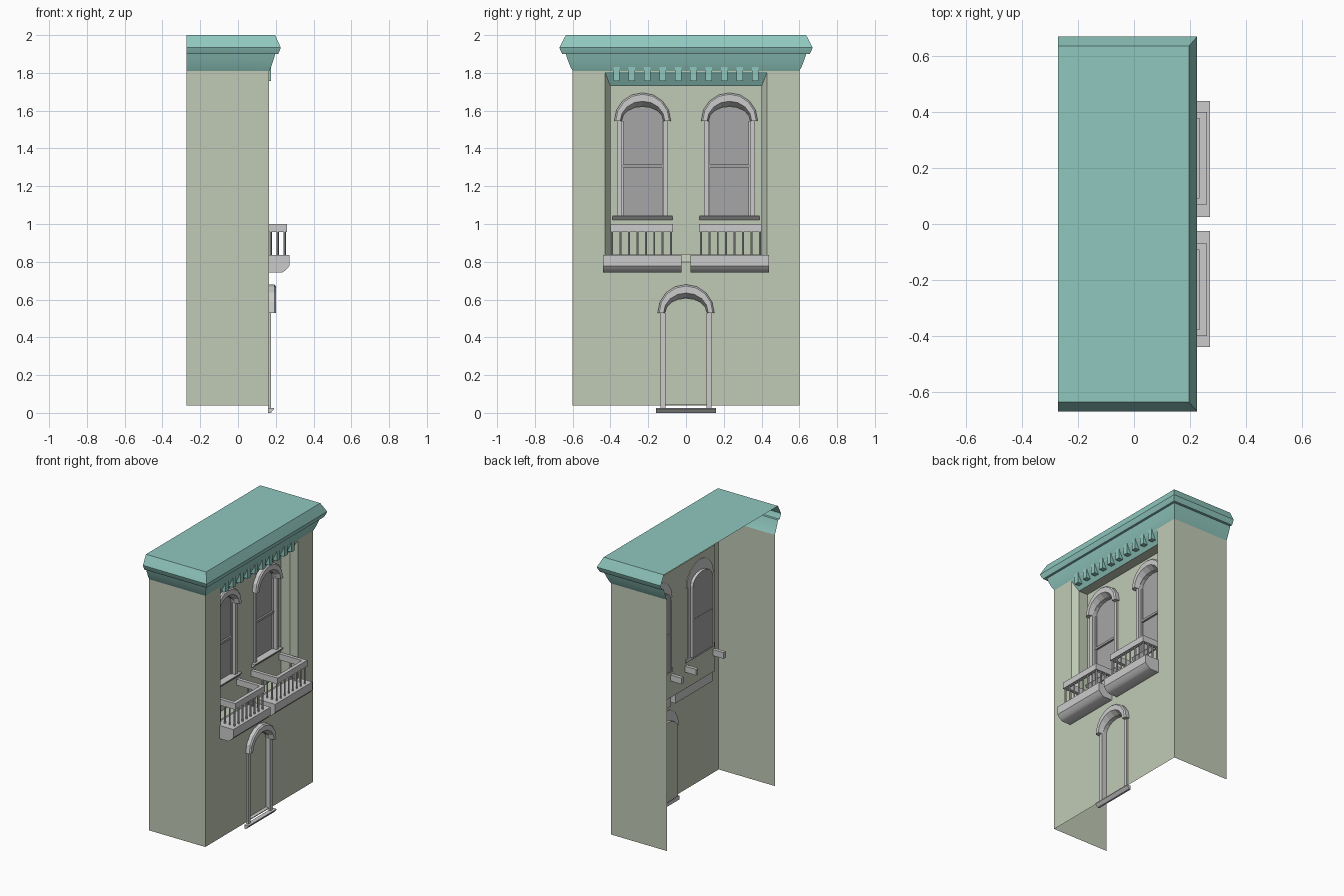
import bpy, bmesh, math

if "Cube" in bpy.data.objects:
    bpy.data.objects.remove(bpy.data.objects["Cube"])


def material(name, rgb):
    m = bpy.data.materials.new(name)
    m.diffuse_color = (*rgb, 1)
    m.use_nodes = True
    m.node_tree.nodes["Principled BSDF"].inputs["Base Color"].default_value = m.diffuse_color
    return m


GREEN = material("sage wall", (0.53, 0.59, 0.46))
TEAL = material("teal cornice", (0.28, 0.58, 0.52))
STONE = material("pale grey stone", (0.60, 0.60, 0.60))
GLASS = material("grey glass", (0.38, 0.38, 0.385))

XB, XF, XR = -0.272, 0.165, 0.055      # back edge, facade, recessed wall
HY = 0.6                               # half width of the facade


def finish(bm, name, *mats, flip=False, smooth=False, recalc=True):
    if recalc:
        bmesh.ops.recalc_face_normals(bm, faces=bm.faces[:])
    if flip:
        bmesh.ops.reverse_faces(bm, faces=bm.faces[:])
    me = bpy.data.meshes.new(name)
    bm.to_mesh(me)
    bm.free()
    for m in mats:
        me.materials.append(m)
    ob = bpy.data.objects.new(name, me)
    bpy.context.collection.objects.link(ob)
    if smooth:
        bpy.context.view_layer.objects.active = ob
        ob.select_set(True)
        bpy.ops.object.shade_smooth_by_angle(angle=math.radians(35))
        ob.select_set(False)
    return ob


def loft(rings, closed=True, cyclic=False, caps=False):
    """Quads between successive point rings; cyclic joins last ring to first."""
    bm = bmesh.new()
    vs = [[bm.verts.new(p) for p in r] for r in rings]
    n = len(vs[0])
    pairs = list(zip(vs, vs[1:])) + ([(vs[-1], vs[0])] if cyclic else [])
    for a, b in pairs:
        for i in range(n if closed else n - 1):
            j = (i + 1) % n
            bm.faces.new((a[i], a[j], b[j], b[i]))
    if caps and cyclic:
        bm.faces.new([r[0] for r in vs])
        bm.faces.new([r[-1] for r in vs])
    elif caps:
        bm.faces.new(vs[0])
        bm.faces.new(vs[-1])
    return bm


def prism(name, profile, y0, y1, mat, smooth=False):
    """Extrude an (x, z) profile along y."""
    bm = loft([[(x, y, z) for x, z in profile] for y in (y0, y1)], caps=True)
    return finish(bm, name, mat, smooth=smooth)


def box(name, x0, x1, y0, y1, z0, z1, mat):
    return prism(name, [(x0, z0), (x1, z0), (x1, z1), (x0, z1)], y0, y1, mat)


def rect(x, y, z0, z1):
    return [(x, -y, z0), (x, y, z0), (x, y, z1), (x, -y, z1)]


def arc(x, cy, zs, ry, rz, n=8):
    return [(x, cy + ry * math.cos(math.pi * i / n), zs + rz * math.sin(math.pi * i / n))
            for i in range(n + 1)]


def opening_loop(x, cy, z0, zs):
    return [(x, cy - 0.11, z0), (x, cy + 0.11, z0)] + arc(x, cy, zs, 0.11, 0.075)


def wall(name, loops, mat):
    """Flat wall facing +x with holes."""
    bm = bmesh.new()
    edges = []
    for loop in loops:
        vs = [bm.verts.new(p) for p in loop]
        edges += [bm.edges.new((vs[i - 1], vs[i])) for i in range(len(vs))]
    bmesh.ops.triangle_fill(bm, edges=edges, use_beauty=True, normal=(1, 0, 0))
    bm.normal_update()
    bmesh.ops.reverse_faces(bm, faces=[f for f in bm.faces if f.normal.x < 0])
    finish(bm, name, mat, recalc=False)


def arched_opening(name, x, cy, z0, zs, sill0, sill1, pane):
    # reveal and pane set back in the wall
    finish(loft([opening_loop(x, cy, z0, zs), opening_loop(x - 0.025, cy, z0, zs)]),
           name + "_reveal", STONE, flip=True)
    wall(name + "_pane", [opening_loop(x - 0.025, cy, z0, zs)], pane)
    # arched hood with splayed underside
    hood = loft([arc(x - 0.005, cy, zs, 0.15, 0.15), arc(x + 0.027, cy, zs, 0.15, 0.15),
                 arc(x + 0.035, cy, zs, 0.142, 0.142), arc(x + 0.035, cy, zs, 0.118, 0.105),
                 arc(x - 0.005, cy, zs, 0.11, 0.075)], closed=False, cyclic=True, caps=True)
    finish(hood, name + "_hood", STONE)
    # jambs and wedge sill
    for s in (-1, 1):
        a, b = sorted((cy + s * 0.109, cy + s * 0.135))
        box(name + "_jamb", x - 0.005, x + 0.01, a, b, sill1, zs, STONE)
    prism(name + "_sill", [(x - 0.005, sill0), (x + 0.008, sill0),
                           (x + 0.026, sill1 - 0.006), (x + 0.026, sill1), (x - 0.005, sill1)],
          cy - 0.158, cy + 0.158, STONE)


# side walls
for s, nm in ((-1, "left_wall"), (1, "right_wall")):
    bm = bmesh.new()
    pts = [(XB, 0.04), (XF, 0.04), (XF, 1.81), (XB, 1.81)]
    bm.faces.new([bm.verts.new((x, s * HY, z)) for x, z in pts])
    finish(bm, nm, GREEN, flip=(s > 0), recalc=False)

# facade with holes for the recess and the door
wall("facade", [rect(XF, HY, 0.04, 1.81), rect(XF, 0.43, 0.80, 1.805),
                opening_loop(XF, 0, 0.045, 0.53)], GREEN)

# recess: chamfered edge, then straight reveal; upper chamfer is teal
bm = loft([rect(XF, 0.43, 0.80, 1.805), rect(0.125, 0.40, 0.84, 1.73),
           rect(XR, 0.40, 0.84, 1.73)])
for f in bm.faces:
    c = f.calc_center_median()
    f.material_index = int(c.z > 1.74 and c.x > 0.126)
finish(bm, "recess_reveal", GREEN, TEAL, flip=True)
wall("recess_wall", [rect(XR, 0.40, 0.84, 1.73)] +
     [opening_loop(XR, s * 0.23, 1.045, 1.545) for s in (-1, 1)], GREEN)

# cornice swept round three sides, with a flat roof
profile = [(0, 1.81), (0.013, 1.835), (0.026, 1.868), (0.037, 1.90), (0.055, 1.90),
           (0.065, 1.92), (0.07, 1.935), (0.06, 1.955), (0.036, 2.0)]
rings = [[(XB, -HY - o, z), (XF + o * 0.87, -HY - o, z),
          (XF + o * 0.87, HY + o, z), (XB, HY + o, z)] for o, z in profile]
bm = loft(rings, closed=False)
bm.verts.ensure_lookup_table()
bm.faces.new(bm.verts[-4:])
finish(bm, "cornice_and_roof", TEAL, smooth=True)

# dentils
for i in range(10):
    y = -0.368 + i * 0.0815
    box("dentil", 0.11, 0.174, y - 0.017, y + 0.017, 1.757, 1.83, TEAL)

# door and windows
arched_opening("door", XF, 0, 0.045, 0.53, 0.0, 0.026, GREEN)
for s in (-1, 1):
    cy = s * 0.23
    arched_opening("window", XR, cy, 1.045, 1.545, 1.02, 1.045, GLASS)
    box("sash_rail", XR - 0.027, XR - 0.012, cy - 0.11, cy + 0.11, 1.298, 1.314, GLASS)
    for t in (-1, 1):
        e = cy + t * 0.106
        box("sash_stile", XR - 0.027, XR - 0.015, e - 0.004, e + 0.004, 1.045, 1.545, STONE)

    # balcony slab with rounded lower front
    prism("balcony_slab", [(0.10, 0.835), (0.272, 0.835), (0.272, 0.778), (0.262, 0.765),
                           (0.248, 0.752), (0.232, 0.742), (0.10, 0.742)],
          s * 0.2325 - 0.2075, s * 0.2325 + 0.2075, STONE, smooth=True)
    # handrail on three sides, ends running back through the wall
    cy = s * 0.235
    box("front_handrail", 0.234, 0.26, cy - 0.166, cy + 0.166, 0.957, 1.0, STONE)
    for t in (-1, 1):
        a, b = sorted((cy + t * 0.166, cy + t * 0.142))
        box("side_handrail", -0.03, 0.236, a, b, 0.957, 1.0, STONE)
    # balusters
    spots = [(0.247, cy - 0.156 + k * 0.312 / 7) for k in range(8)]
    spots += [(x, cy + t * 0.156) for x in (0.135, 0.173, 0.21) for t in (-1, 1)]
    for x, y in spots:
        ring = [[(x + 0.006 * math.cos(a * math.pi / 3), y + 0.006 * math.sin(a * math.pi / 3), z)
                 for a in range(6)] for z in (0.83, 0.96)]
        finish(loft(ring, caps=True), "baluster", STONE)
